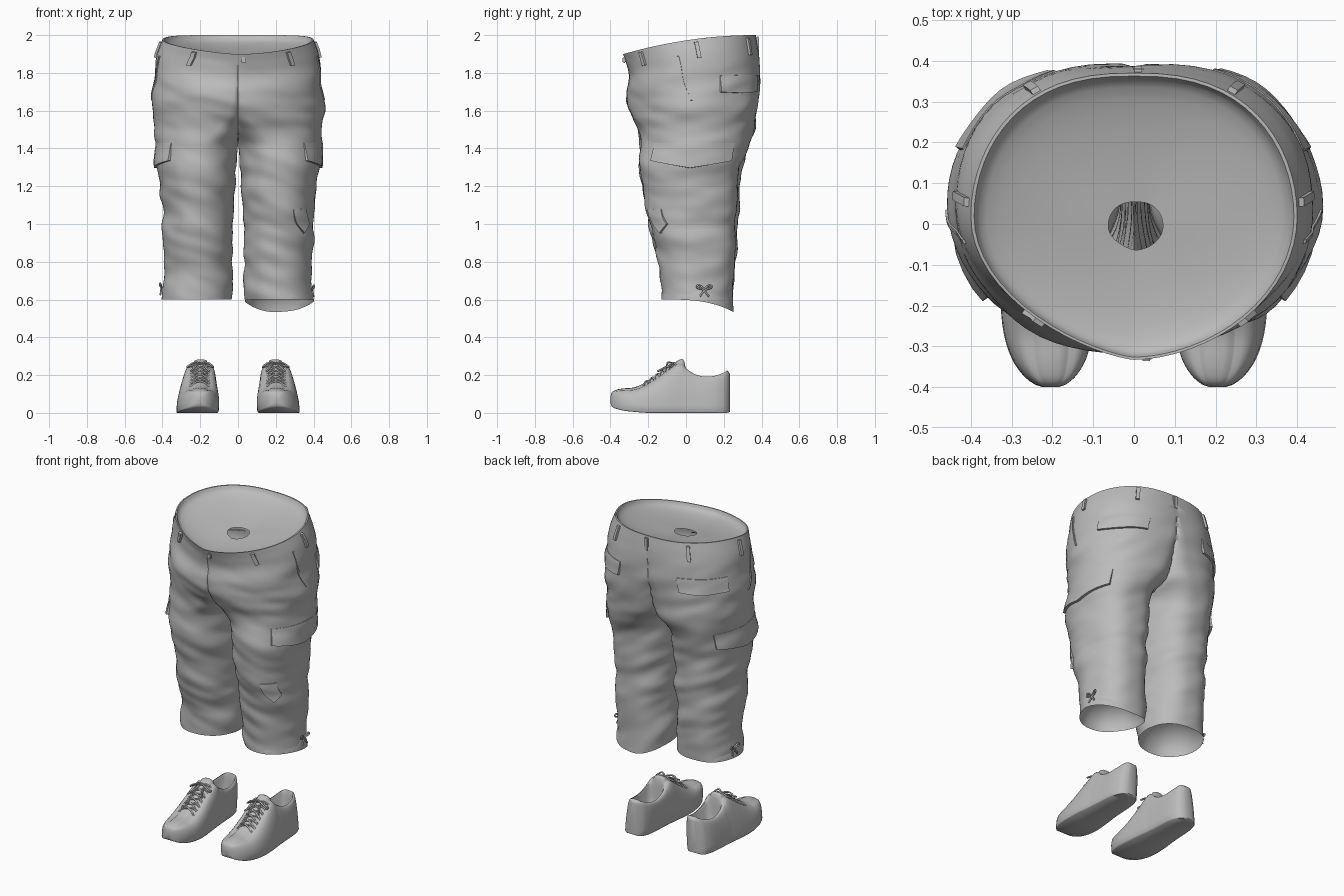
import bpy, bmesh, math
from mathutils import Vector, noise

cube = bpy.data.objects.get("Cube")
if cube:
    bpy.data.objects.remove(cube)

grey = bpy.data.materials.new("plain grey")
grey.use_nodes = True
grey.diffuse_color = (0.5, 0.5, 0.5, 1)
grey.node_tree.nodes["Principled BSDF"].inputs["Base Color"].default_value = (0.5, 0.5, 0.5, 1)


def finish(bm, name, angle=40):
    bmesh.ops.recalc_face_normals(bm, faces=bm.faces)
    mesh = bpy.data.meshes.new(name)
    bm.to_mesh(mesh)
    bm.free()
    obj = bpy.data.objects.new(name, mesh)
    bpy.context.collection.objects.link(obj)
    mesh.materials.append(grey)
    bpy.ops.object.select_all(action='DESELECT')
    obj.select_set(True)
    bpy.context.view_layer.objects.active = obj
    bpy.ops.object.shade_smooth_by_angle(angle=math.radians(angle))


def tube(name, paths, radius):
    curve = bpy.data.curves.new(name, 'CURVE')
    curve.dimensions = '3D'
    curve.bevel_depth = radius
    curve.bevel_resolution = 1
    curve.resolution_u = 5
    for path in paths:
        spline = curve.splines.new('NURBS')
        spline.points.add(len(path) - 1)
        spline.use_endpoint_u = True
        spline.order_u = 3
        for point, co in zip(spline.points, path):
            point.co = (*co, 1)
    obj = bpy.data.objects.new(name, curve)
    bpy.context.collection.objects.link(obj)
    curve.materials.append(grey)


def ramp(value, low, high):
    return min(1, max(0, (value - low) / (high - low)))


def sample(rows, key):
    """Smooth interpolation through rows sorted by their first value."""
    key = min(max(key, rows[0][0]), rows[-1][0])
    i = max(k for k in range(len(rows) - 1) if rows[k][0] <= key)
    a, b, c, d = (rows[min(max(i + k, 0), len(rows) - 1)] for k in (-1, 0, 1, 2))
    h = c[0] - b[0]
    t = (key - b[0]) / h
    out = []
    for j in range(1, len(b)):
        m0 = (c[j] - a[j]) / (c[0] - a[0]) * h
        m1 = (d[j] - b[j]) / (d[0] - b[0]) * h
        out.append((2*t**3 - 3*t*t + 1) * b[j] + (t**3 - 2*t*t + t) * m0
                   + (3*t*t - 2*t**3) * c[j] + (t**3 - t*t) * m1)
    return out


# Trouser half sections: height, outer x, middle x, inner x, front y, back y
TROUSER = [
    (0.60, .405, .22, .04, -.12, .25), (0.70, .395, .215, .03, -.13, .255),
    (0.80, .395, .21, .03, -.145, .26), (1.00, .40, .215, .025, -.195, .275),
    (1.20, .415, .215, .018, -.23, .285), (1.30, .435, .21, .012, -.24, .295),
    (1.42, .44, .19, 0, -.243, .33), (1.50, .445, .14, -.06, -.256, .36),
    (1.62, .45, .09, -.1, -.298, .385), (1.75, .447, .05, -.1, -.318, .392),
    (1.85, .44, .02, -.1, -.302, .39), (1.93, .425, 0, -.1, -.316, .382),
    (2.00, .4, 0, -.1, -.333, .37)]


def cloth(side, u, z, off=0.0):
    """Point on the trousers; u runs front, outside, back, inside."""
    xo, xc, xi, yf, yb = sample(TROUSER, z)
    s, c = math.sin(u), math.cos(u)
    power = 0.8
    if c > 0:
        # Front is flatter at the centre, and slimmer at the right waist
        power = 0.95 + (0.5 if side < 0 else 0.15) * ramp(z, 1.72, 1.95)
        xc *= 1 - 0.5 * ramp(z, 1.42, 1.6)
    reach = (xo - xc) if s >= 0 else (xc - xi)
    x = max(0.0, xc + reach * math.copysign(abs(s) ** power, s))
    y = (yf + yb) / 2 - (yb - yf) / 2 * c
    # Cloth folds
    amp = 0.018 * ramp(1.95 - z, 0, 0.25)
    p = Vector((side * x * 2.6, y * 3, z * 7 + side * x * 2.5))
    d = off + amp * (noise.noise(p) + 0.5 * noise.noise(p * 2.1))
    x = 0.0 if x < 1e-5 else max(0.0, x + d * s)
    y -= d * c
    # Waist dips at the front, left hem dips at the back
    z -= 0.1 * max(0, (0.37 - y) / 0.7) ** 2 * ramp(z, 1.5, 2)
    if side > 0:
        z -= 0.065 * max(0, (y + .12) / .37) ** 3 * ramp(0.85 - z, 0, 0.25)
    return Vector((side * x, y, z))


def close(bm, edges, rise):
    """Smooth hollow lining that closes an opening."""
    centre = Vector()
    loop = {v for e in edges for v in e.verts}
    for v in loop:
        centre += v.co / len(loop)
    scale, lift = 1.0, 0.0
    for k in range(1, 9):
        t = k / 9 * math.pi / 2
        grown = bmesh.ops.extrude_edge_only(bm, edges=edges)['geom']
        edges = [g for g in grown if isinstance(g, bmesh.types.BMEdge)]
        step = Vector((0, 0, rise * math.sin(t) - lift))
        for v in grown:
            if isinstance(v, bmesh.types.BMVert):
                v.co = centre + (v.co - centre) * (math.cos(t) / scale) + step
        centre += step
        scale, lift = math.cos(t), rise * math.sin(t)
    bmesh.ops.edgeloop_fill(bm, edges=edges)


# Trousers with recessed linings in the waist and the hems
bm = bmesh.new()
N, ROWS = 64, 84
for side in (1, -1):
    rings = []
    for r in range(ROWS + 1):
        z = 0.6 + 1.4 * r / ROWS
        rings.append([bm.verts.new(cloth(side, 2 * math.pi * i / N, z)) for i in range(N)])
    for push, drop in ((0.98, 0.0), (0.965, 0.012)):
        rings.append([bm.verts.new((v.co.x * push, v.co.y * push, v.co.z - drop)) for v in rings[ROWS]])
    for a, b in zip(rings, rings[1:]):
        for i in range(N):
            j = (i + 1) % N
            quad = (a[i], a[j], b[j], b[i])
            if max(abs(v.co.x) for v in quad) > 1e-5:
                bm.faces.new(quad)
bmesh.ops.delete(bm, geom=[v for v in bm.verts if not v.link_faces], context='VERTS')
bmesh.ops.remove_doubles(bm, verts=bm.verts, dist=1e-4)
border = [e for e in bm.edges if e.is_boundary]
waist = [e for e in border if e.verts[0].co.z > 1.8]
hems = [e for e in border if e.verts[0].co.z < 0.8]
close(bm, waist, -0.06)
for side in (1, -1):
    close(bm, [e for e in hems if e.verts[0].co.x * side > 0], 0.16)
finish(bm, "trousers", 60)


def patch(name, side, u0, u1, top, bottom, off, dip=0.0, slant=0.0, taper=0.0):
    """Raised cloth plate that follows the trousers, with buried edges."""
    bm = bmesh.new()
    steps = [0, .015] + [k / 10 for k in range(1, 10)] + [.985, 1]
    grid = []
    for tz in steps:
        row = []
        for tu in steps:
            edge = tz in (0, 1) or tu in (0, 1)
            lift = -0.006 if edge else off * (1 - taper * (1 - tz))
            low = bottom - dip * (1 - abs(2 * tu - 1))
            u = u0 + (u1 - u0) * tu + slant * tz * tz
            row.append(bm.verts.new(cloth(side, u, top + (low - top) * tz, lift)))
        grid.append(row)
    for a, b in zip(grid, grid[1:]):
        for i in range(len(a) - 1):
            bm.faces.new((a[i], a[i + 1], b[i + 1], b[i]))
    finish(bm, name, 35)


# Pocket flaps, belt loops and hem ties on both sides
for side, word in ((1, "left"), (-1, "right")):
    patch(word + "_cargo_flap", side, .68, 2.42, 1.43, 1.335, .016, dip=.04, taper=.9)
    patch(word + "_back_flap", side, 1.98, 2.85, 1.79, 1.70, .013, dip=.008, taper=.8)
    patch(word + "_front_pocket_edge", side, 1.33, 1.36, 1.92, 1.66, .005, slant=.2)
    for k, u in enumerate((.74, 1.66, 2.6)):
        patch(f"{word}_belt_loop_{k + 1}", side, u - .03, u + .03, 1.985, 1.895, .012)
    knot = cloth(side, 1.75, .665, .008)
    tube(word + "_hem_tie", [
        [knot + Vector((side * dx, dy, dz)) for dx, dy, dz in
         ((0, 0, 0), (.01, a, .03), (.01, a * 1.5, .005), (0, 0, 0), (.008, a * -.8, -.04))]
        for a in (.03, -.03)], .005)

# Knee tear and centre fastenings
patch("knee_tear", 1, .38, .85, 1.08, 1.0, .013, dip=.05, slant=.12, taper=.7)
for name, place, size in (("centre_belt_loop", (.01, .38, 1.95), (.026, .014, .085)),
                          ("waist_button", (.03, -.328, 1.868), (.026, .016, .03))):
    bm = bmesh.new()
    bmesh.ops.create_cube(bm, size=1)
    for v in bm.verts:
        v.co = Vector(a * b for a, b in zip(v.co, size)) + Vector(place)
    bmesh.ops.bevel(bm, geom=bm.edges[:], offset=.004, segments=2, affect='EDGES')
    finish(bm, name)

# Shoe sections: y, half width, sole height, top height, top half width, middle height
SHOE = [
    (-.4, .018, .05, .085, .008, .087), (-.393, .038, .034, .105, .02, .108),
    (-.37, .065, .022, .116, .033, .122), (-.33, .09, .012, .12, .042, .13),
    (-.27, .107, .005, .125, .046, .136), (-.2, .112, 0, .155, .044, .17),
    (-.12, .108, 0, .208, .042, .224), (-.05, .1, 0, .256, .042, .272),
    (-.02, .096, 0, .258, .043, .284), (-.005, .095, 0, .243, .046, .255),
    (.01, .094, 0, .228, .054, .11), (.05, .091, 0, .204, .06, .08),
    (.1, .088, 0, .192, .062, .075), (.16, .081, 0, .198, .056, .075),
    (.2, .067, 0, .213, .042, .09), (.212, .058, 0, .219, .034, .215),
    (.224, .043, .002, .218, .024, .217), (.232, .024, .006, .205, .012, .207)]


def shoe_place(side, x, y, z):
    return Vector((side * (.218 + x - .075 * z - .03 * max(0, -y - .1)), y, z))


for side, word in ((1, "left"), (-1, "right")):
    bm = bmesh.new()
    rings = []
    for k in range((len(SHOE) - 1) * 3 + 1):
        a, b = SHOE[k // 3], SHOE[min(k // 3 + 1, len(SHOE) - 1)]
        y = a[0] + (b[0] - a[0]) * (k % 3) / 3
        w, z0, h, wt, mid = sample(SHOE, y)
        lip = z0 + min(.04, (h - z0) * .4)
        half = [(w * .95, z0), (w, z0 + .006), (w, lip)]
        for q in range(1, 9):
            t = q / 8 * math.pi / 2
            half.append((wt + (w - wt) * math.cos(t) ** .75, lip + (h - lip) * math.sin(t) ** 1.1))
        half += [(wt * .9, h + (mid - h) * .1), (wt * .75, h + (mid - h) * .7),
                 (wt * .4, h + (mid - h) * .95)]
        ring = half + [(0, mid)] + [(-x, z) for x, z in reversed(half)] + [(0, z0)]
        rings.append([bm.verts.new(shoe_place(side, x, y, z)) for x, z in ring])
    for a, b in zip(rings, rings[1:]):
        for i in range(len(a)):
            j = (i + 1) % len(a)
            bm.faces.new((a[i], a[j], b[j], b[i]))
    bm.faces.new(rings[0])
    bm.faces.new(rings[-1])
    finish(bm, word + "_shoe", 60)

    # Crossed laces with a bow
    laces = []
    for k in range(6):
        y0 = -.21 + k * .028
        for s in (1, -1):
            path = []
            for t in (-1.3, -.6, 0, .6, 1.3):
                y = y0 + .014 * t * s
                w, z0, h, wt, mid = sample(SHOE, y)
                z = (h - .008 if abs(t) > 1 else mid + .003)
                path.append(shoe_place(side, t * wt, y, z))
            laces.append(path)
    for s in (1, -1):
        laces.append([shoe_place(side, s * x, y, z) for x, y, z in
                      ((0, -.07, .262), (.03, -.1, .275), (.075, -.1, .24),
                       (.06, -.07, .245), (0, -.07, .265), (.05, -.15, .22))])
    tube(word + "_laces", laces, .005)
